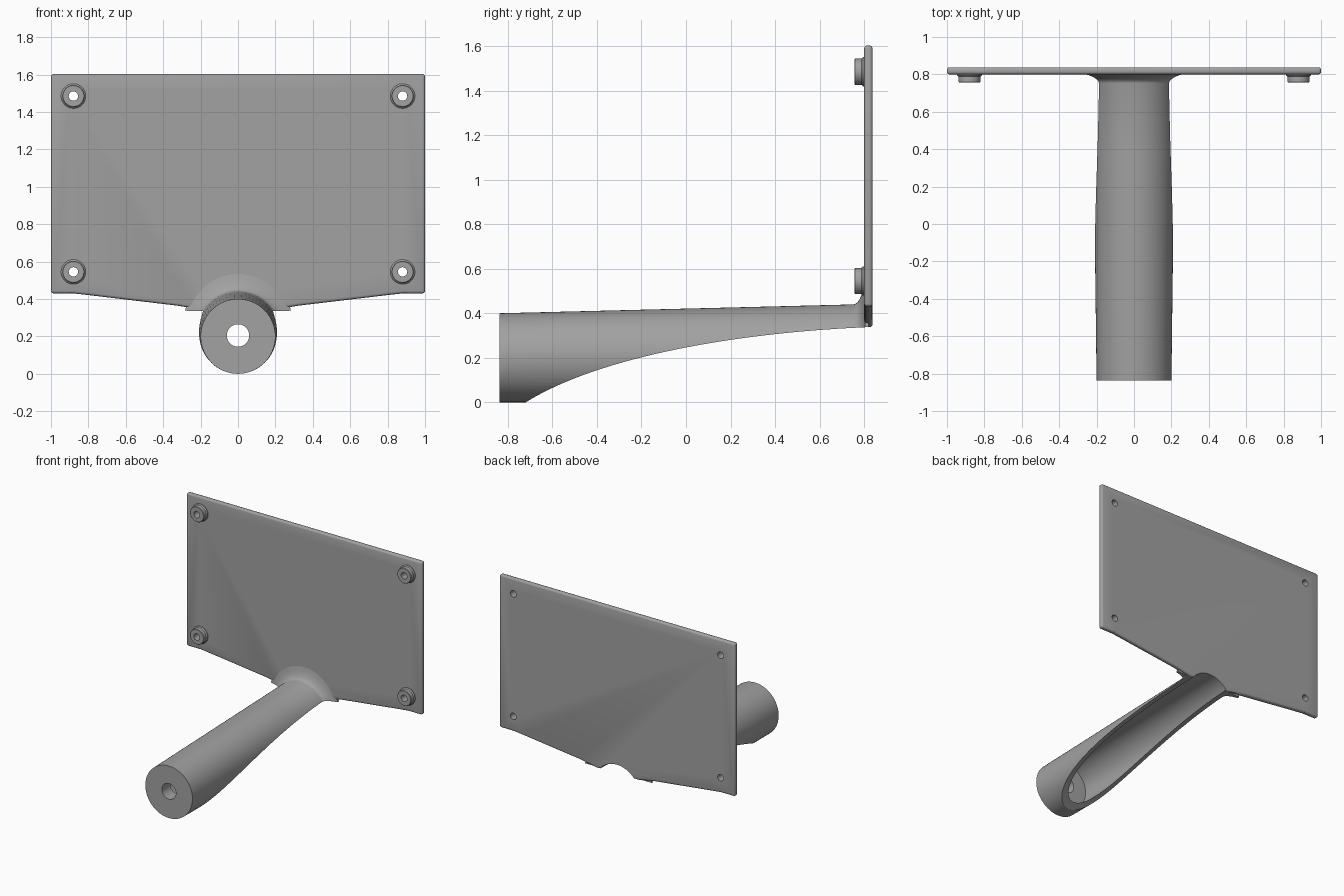
import bpy, bmesh, math
from mathutils import Vector
from mathutils.geometry import interpolate_bezier

if "Cube" in bpy.data.objects:
    bpy.data.objects.remove(bpy.data.objects["Cube"])

grey = bpy.data.materials.new("mid grey")
grey.diffuse_color = (0.36, 0.36, 0.36, 1)
grey.use_nodes = True
grey.node_tree.nodes["Principled BSDF"].inputs["Base Color"].default_value = grey.diffuse_color


def add_object(name, bm):
    bmesh.ops.recalc_face_normals(bm, faces=bm.faces)
    mesh = bpy.data.meshes.new(name)
    bm.to_mesh(mesh)
    bm.free()
    mesh.materials.append(grey)
    ob = bpy.data.objects.new(name, mesh)
    bpy.context.collection.objects.link(ob)
    return ob


def loft(name, rings, sides=64, x=0, closed=False):
    """Skin circles given as (y, centre z, radius)."""
    bm = bmesh.new()
    loops = []
    for y, zc, r in rings:
        loops.append([bm.verts.new((x + r * math.sin(2 * math.pi * i / sides), y,
                                    zc + r * math.cos(2 * math.pi * i / sides)))
                      for i in range(sides)])
    pairs = list(zip(loops, loops[1:]))
    if closed:
        pairs.append((loops[-1], loops[0]))
    for a, b in pairs:
        for i in range(sides):
            j = (i + 1) % sides
            bm.faces.new((a[i], a[j], b[j], b[i]))
    if not closed:
        bm.faces.new(loops[0])
        bm.faces.new(loops[-1])
    return add_object(name, bm)


def prism(name, points, direction):
    """Extrude a flat outline along a vector."""
    bm = bmesh.new()
    face = bm.faces.new([bm.verts.new(p) for p in points])
    new = bmesh.ops.extrude_face_region(bm, geom=[face])["geom"]
    bmesh.ops.translate(bm, vec=direction,
                        verts=[v for v in new if isinstance(v, bmesh.types.BMVert)])
    return add_object(name, bm)


def cut(ob, cutter):
    mod = ob.modifiers.new("cut", 'BOOLEAN')
    mod.operation, mod.solver, mod.object = 'DIFFERENCE', 'EXACT', cutter
    cutter.hide_render = True
    cutter.hide_set(True)


def radius(y):
    return 0.2 + 0.0125 * (y + 0.84)


# Handle: tapered round bar flaring out where it meets the panel
rings = [(y, radius(y), radius(y)) for y in (-0.838, -0.4, 0, 0.4, 0.752)]
for i in range(1, 7):
    t = i / 6
    f = 1 - math.sqrt(1 - (0.96 * t) ** 2)
    rings.append((0.752 + 0.053 * t, 0.22 + 0.055 * f / 0.72, 0.22 + 0.07 * f / 0.72))
rings.append((0.82, 0.275, 0.29))
handle = loft("handle", rings)

# Hollow inside of the handle, running out through the panel
wall = 0.032
cavity = loft("cavity_cutter", [(y, radius(y), radius(y) - wall)
                                for y in (-0.735, -0.3, 0.3, 0.9)])

# Curved sweep that opens the underside
sweep = interpolate_bezier(Vector((0, -0.72, 0)), Vector((0, -0.40, 0.20)),
                           Vector((0, 0.20, 0.31)), Vector((0, 0.80, 0.337)), 32)
outline = [(-0.6, p.y, p.z) for p in sweep]
outline = [(-0.6, -0.73, -0.1), (-0.6, -0.725, -0.01)] + outline
outline += [(-0.6, 0.9, 0.345), (-0.6, 0.9, -0.1)]
underside = prism("underside_cutter", outline, (1.2, 0, 0))

end_hole = loft("end_hole_cutter", [(-0.9, 0.205, 0.06), (-0.6, 0.205, 0.06)], 40)
for c in (cavity, underside, end_hole):
    cut(handle, c)

# Back panel with a shallow V-shaped lower edge and rounded rim
half = [(1, 1.603), (1, 0.43), (0.88, 0.43), (0.80, 0.421), (0.32, 0.364),
        (0.24, 0.350), (0.18, 0.338)]
shape = half + [(-x, z) for x, z in reversed(half)]
panel = prism("panel", [(x, 0.80, z) for x, z in shape], (0, 0.038, 0))
bevel = panel.modifiers.new("round_edges", 'BEVEL')
bevel.width, bevel.segments, bevel.limit_method = 0.014, 3, 'ANGLE'
bevel.angle_limit = math.radians(40)
cut(panel, cavity)

# Four screw bosses with through holes
parts = [handle, panel]
for x in (-0.88, 0.88):
    for z in (0.545, 1.485):
        profile = [(0.803, 0.066), (0.795, 0.066), (0.788, 0.059), (0.760, 0.059),
                   (0.757, 0.056), (0.757, 0.025), (0.803, 0.025)]
        parts.append(loft("screw_boss", [(y, z, r) for y, r in profile], 32, x, True))
        cut(panel, loft("screw_hole_cutter", [(0.7, z, 0.025), (0.9, z, 0.025)], 32, x))

# Bake the modifiers, then smooth the round surfaces
bpy.context.view_layer.update()
for ob in parts:
    bpy.ops.object.select_all(action='DESELECT')
    ob.select_set(True)
    bpy.context.view_layer.objects.active = ob
    for mod in list(ob.modifiers):
        bpy.ops.object.modifier_apply(modifier=mod.name)
    bpy.ops.object.shade_smooth_by_angle(angle=math.radians(30))
for ob in list(bpy.data.objects):
    if ob.name.split(".")[0].endswith("cutter"):
        bpy.data.objects.remove(ob)
